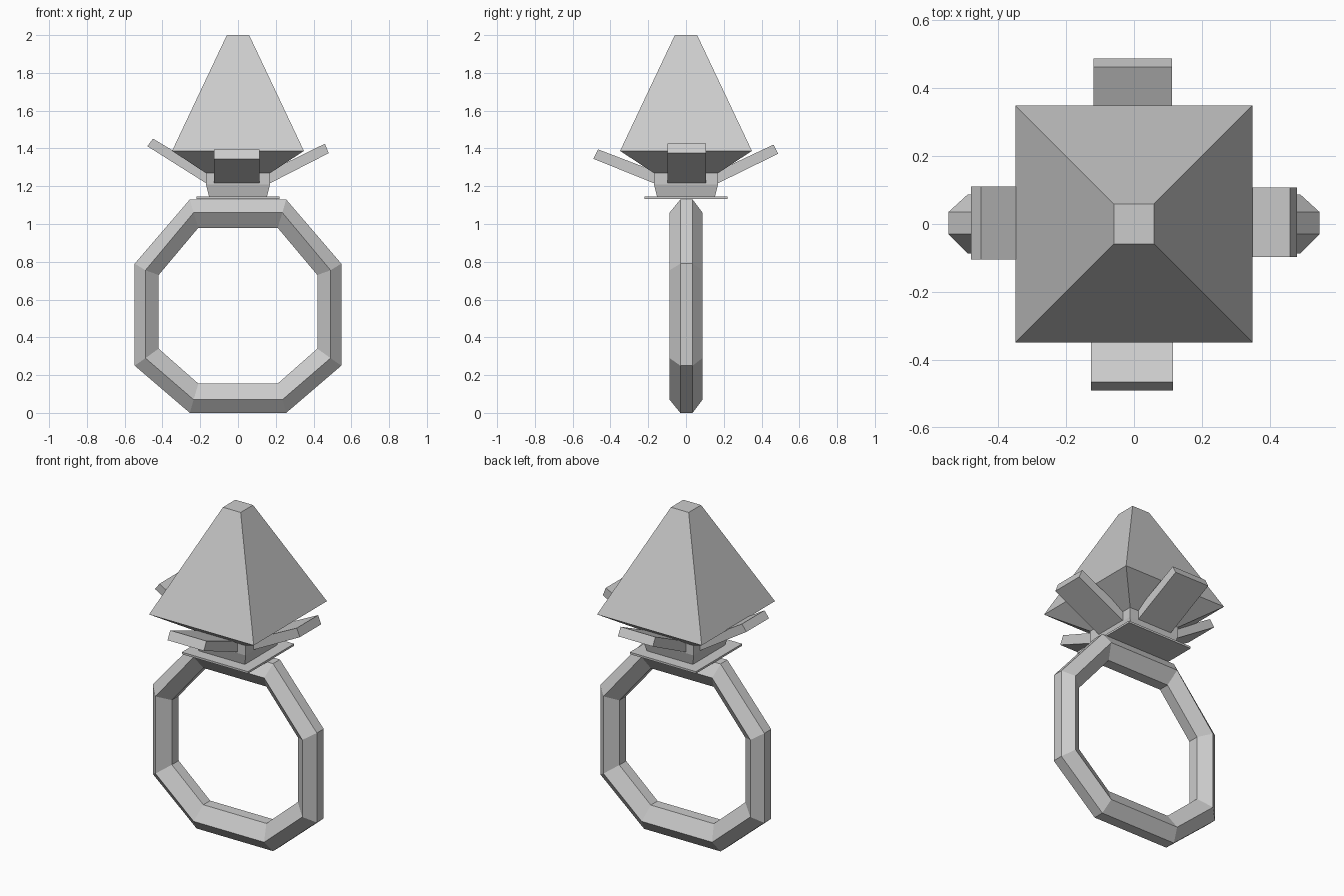
import bpy

if "Cube" in bpy.data.objects:
    bpy.data.objects.remove(bpy.data.objects["Cube"])


def make(name, verts, faces):
    mesh = bpy.data.meshes.new(name)
    mesh.from_pydata(verts, [], faces)
    mesh.update()
    obj = bpy.data.objects.new(name, mesh)
    bpy.context.collection.objects.link(obj)
    return obj


def stack(name, levels):
    """Closed square solid lofted through (half_width, z) levels."""
    verts, faces = [], [(3, 2, 1, 0)]
    for h, z in levels:
        verts += [(-h, -h, z), (h, -h, z), (h, h, z), (-h, h, z)]
    for k in range(len(levels) - 1):
        for i in range(4):
            j = (i + 1) % 4
            faces.append((4*k + i, 4*k + j, 4*k + 4 + j, 4*k + 4 + i))
    n = 4 * (len(levels) - 1)
    faces.append((n, n + 1, n + 2, n + 3))
    return make(name, verts, faces)


# Band: octagonal loops (half flat width, half width, four heights) around a six-sided section
def octagon(a, b, z0, z1, z2, z3):
    return [(a, z0), (b, z1), (b, z2), (a, z3), (-a, z3), (-b, z2), (-b, z1), (-a, z0)]


outer = octagon(0.255, 0.547, 0.0, 0.25, 0.79, 1.13)
middle = octagon(0.235, 0.49, 0.07, 0.29, 0.755, 1.06)
inner = octagon(0.21, 0.42, 0.155, 0.34, 0.73, 0.98)
section = [(outer, -0.03), (outer, 0.035), (middle, 0.087),
           (inner, 0.035), (inner, -0.03), (middle, -0.087)]
verts = [(x, y, z) for loop, y in section for x, z in loop]
faces = []
for s in range(6):
    t = (s + 1) % 6
    for i in range(8):
        j = (i + 1) % 8
        faces.append((8*s + i, 8*s + j, 8*t + j, 8*t + i))
make("ring_band", verts, faces)

# Setting: thin plate and flared cup
stack("setting_plate", [(0.22, 1.133), (0.22, 1.145)])
stack("setting_cup", [(0.153, 1.145), (0.17, 1.21), (0.17, 1.28)])

# Stone: truncated pyramid crown over a shallow inverted pavilion
stack("gemstone", [(0.06, 1.197), (0.349, 1.387), (0.059, 2.0)])


# Prongs: slabs leaning outward; profile is (outward distance, height)
def prong(name, direction, width, low_tip, high_tip):
    dx, dy = direction
    profile = [(0.168, 1.215), low_tip, high_tip, (0.165, 1.28)]
    verts = [(dx*r - dy*w, dy*r + dx*w, z) for w in width for r, z in profile]
    faces = [(3, 2, 1, 0), (4, 5, 6, 7)]
    faces += [(i, (i + 1) % 4, 4 + (i + 1) % 4, 4 + i) for i in range(4)]
    # from -w to +w the side quads face outward when reversed profile is used
    make(name, verts, faces)


prong("prong_right", (1, 0), (-0.097, 0.107), (0.48, 1.375), (0.46, 1.425))
prong("prong_left", (-1, 0), (-0.11, 0.105), (-0.0 + 0.48, 1.412), (0.45, 1.452))
prong("prong_back", (0, 1), (-0.112, 0.12), (0.488, 1.372), (0.463, 1.42))
prong("prong_front", (0, -1), (-0.127, 0.115), (0.49, 1.345), (0.465, 1.395))

# Consistent outward normals
import bmesh
for obj in bpy.context.collection.objects:
    bm = bmesh.new()
    bm.from_mesh(obj.data)
    bmesh.ops.recalc_face_normals(bm, faces=bm.faces)
    bm.to_mesh(obj.data)
    bm.free()
